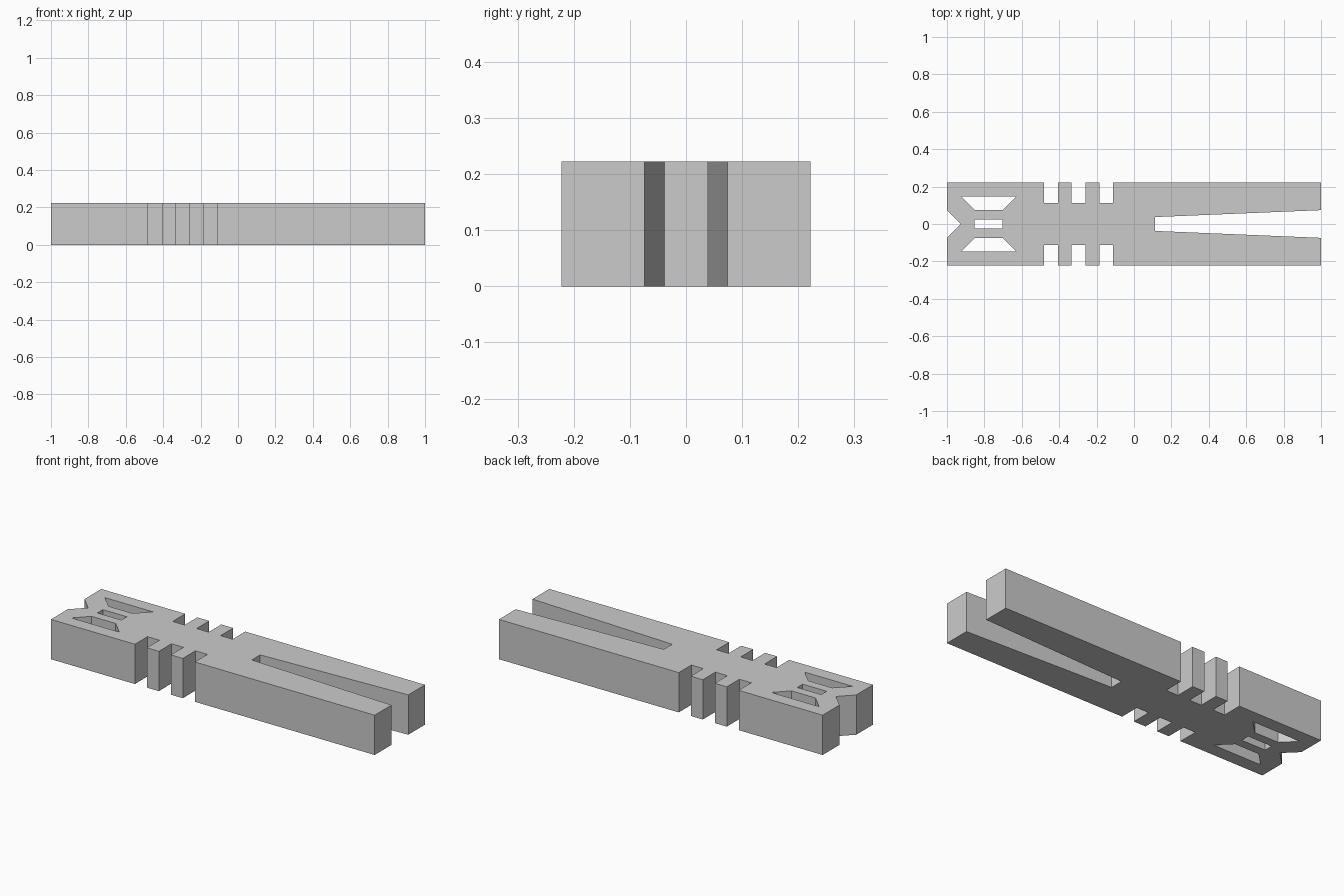
import bpy
import bmesh

cube = bpy.data.objects.get("Cube")
if cube:
    bpy.data.objects.remove(cube, do_unlink=True)

UNIT = 1 / 27          # design module: the bar is 54 modules long
HEIGHT = 6 * UNIT
EDGE, NOTCH_DEPTH = 6, 3


def mirrored(half):
    """Close a half profile by reflecting it across the long axis."""
    return half + [(x, -y) for x, y in reversed(half) if y != 0]


def add_loop(bm, points):
    verts = [bm.verts.new((x * UNIT, y * UNIT, 0)) for x, y in points]
    for a, b in zip(verts, verts[1:] + verts[:1]):
        bm.edges.new((a, b))


# Flat grey finish
grey = bpy.data.materials.new("plain grey")
grey.use_nodes = True
colour = (0.6, 0.6, 0.6, 1)
grey.diffuse_color = colour
grey.node_tree.nodes["Principled BSDF"].inputs["Base Color"].default_value = colour

# Outer outline: V-cut end, three side notches, tapered slot between the prongs
half = [(-25, 0), (-27, 2), (-27, EDGE)]
for start in (-13, -9, -5):
    end = start + 2
    half += [(start, EDGE), (start, NOTCH_DEPTH), (end, NOTCH_DEPTH), (end, EDGE)]
half += [(27, EDGE), (27, 2), (3, 1)]

# Windows: a central slot and a trapezoid on either side
slot = mirrored([(-23, 0.65), (-19, 0.65)])
trapezoid = [(-25, 4), (-17, 4), (-19, 2), (-23, 2)]

bm = bmesh.new()
add_loop(bm, mirrored(half))
add_loop(bm, slot)
for side in (1, -1):
    add_loop(bm, [(x, y * side) for x, y in trapezoid])

# Fill the plan and raise it to full height
bmesh.ops.triangle_fill(bm, use_beauty=True, use_dissolve=False,
                        edges=bm.edges[:], normal=(0, 0, 1))
raised = bmesh.ops.extrude_face_region(bm, geom=bm.faces[:], use_keep_orig=True)
top = [v for v in raised["geom"] if isinstance(v, bmesh.types.BMVert)]
bmesh.ops.translate(bm, verts=top, vec=(0, 0, HEIGHT))
bmesh.ops.recalc_face_normals(bm, faces=bm.faces[:])

mesh = bpy.data.meshes.new("forked_bar")
bm.to_mesh(mesh)
bm.free()
mesh.materials.append(grey)
bar = bpy.data.objects.new("forked_bar", mesh)
bpy.context.collection.objects.link(bar)
